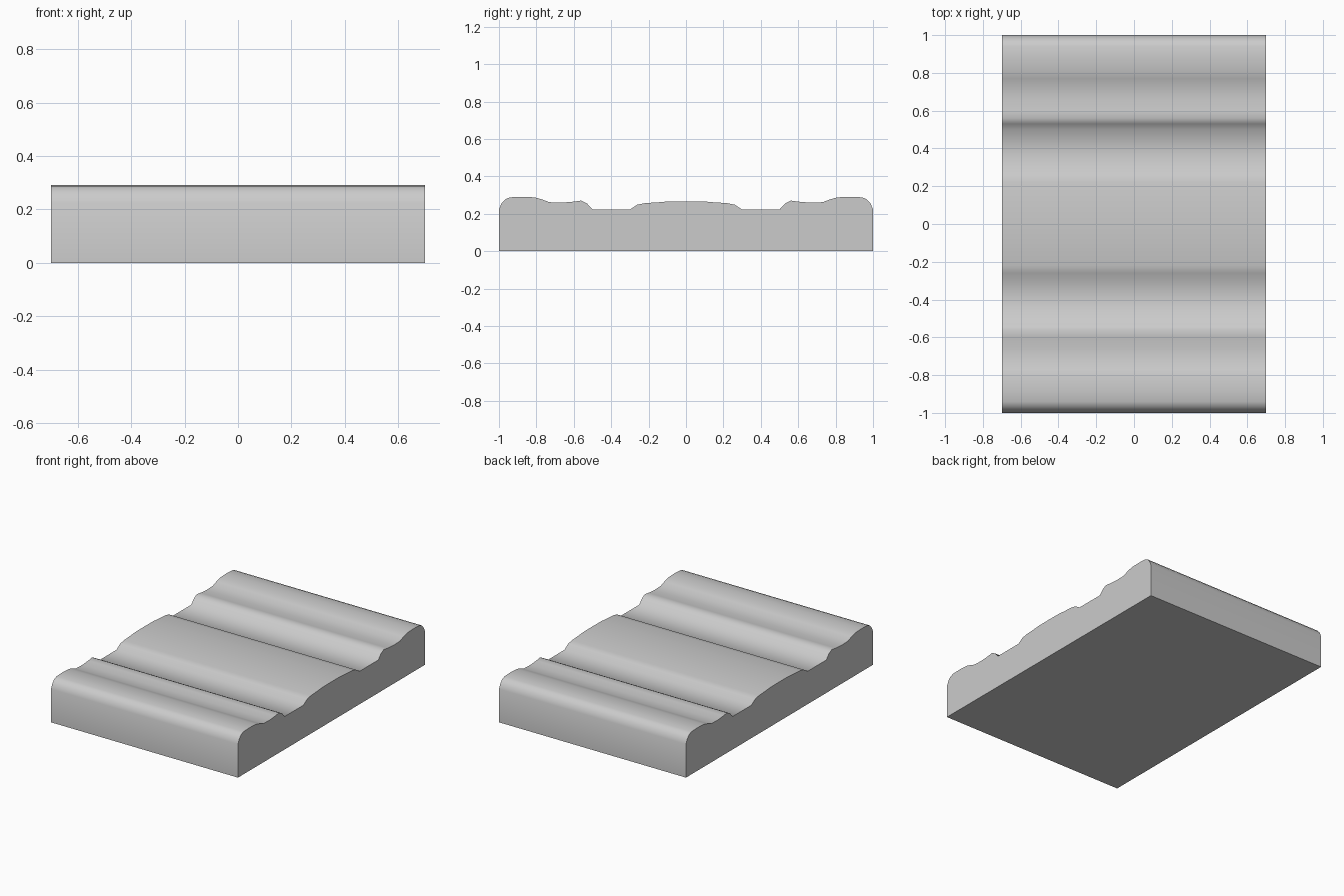
import bpy, bmesh, math

if "Cube" in bpy.data.objects:
    bpy.data.objects.remove(bpy.data.objects["Cube"])

HALF_WIDTH = 0.70

# Half of the moulded cross-section (y, z), from the centre out to the rim
half = [(0.0, 0.267), (0.10, 0.266), (0.14, 0.262), (0.22, 0.257), (0.26, 0.249),
        (0.30, 0.223), (0.50, 0.223), (0.53, 0.256), (0.56, 0.271), (0.60, 0.265),
        (0.66, 0.26), (0.73, 0.262), (0.77, 0.277), (0.81, 0.288), (0.88, 0.291),
        (0.94, 0.288), (0.965, 0.279), (0.985, 0.258), (1.0, 0.225), (1.0, 0.0)]
profile = [(-y, z) for y, z in reversed(half[1:])] + half

# Moulded slab: the profile extruded across the width
bm = bmesh.new()
end = bm.faces.new([bm.verts.new((-HALF_WIDTH, y, z)) for y, z in profile])
swept = bmesh.ops.extrude_face_region(bm, geom=[end], use_keep_orig=True)
bmesh.ops.translate(bm, vec=(2 * HALF_WIDTH, 0, 0),
                    verts=[g for g in swept["geom"] if isinstance(g, bmesh.types.BMVert)])
bmesh.ops.recalc_face_normals(bm, faces=bm.faces)
mesh = bpy.data.meshes.new("moulded_slab")
bm.to_mesh(mesh)
bm.free()
slab = bpy.data.objects.new("moulded_slab", mesh)
bpy.context.collection.objects.link(slab)

# Plain grey finish
grey = bpy.data.materials.new("light_grey")
grey.diffuse_color = (0.6, 0.6, 0.6, 1)
grey.use_nodes = True
grey.node_tree.nodes["Principled BSDF"].inputs["Base Color"].default_value = grey.diffuse_color
mesh.materials.append(grey)

# Soft ridges, sharp outer edges
bpy.context.view_layer.objects.active = slab
slab.select_set(True)
bpy.ops.object.shade_smooth_by_angle(angle=math.radians(55))
